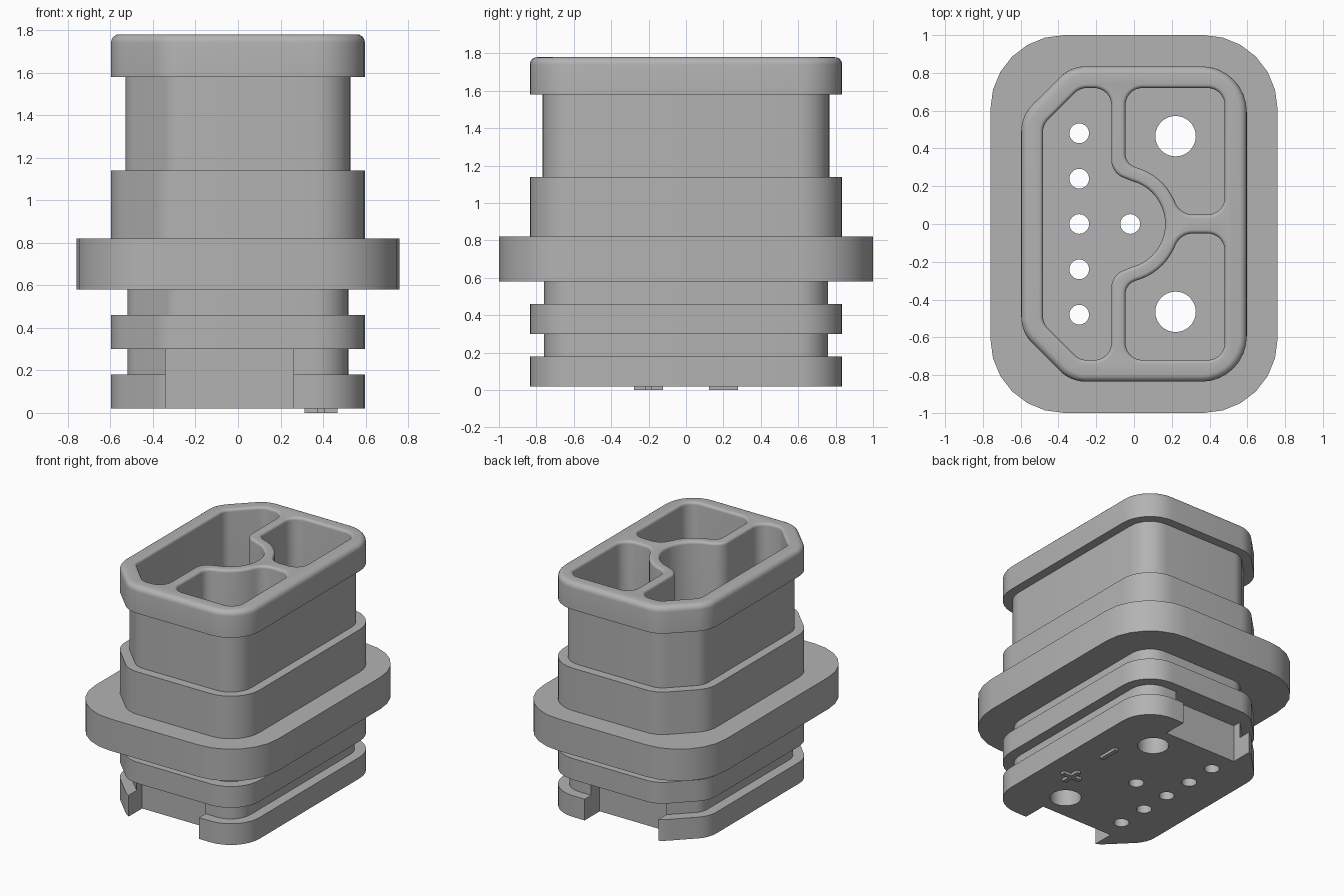
import bpy, bmesh
from math import sin, cos, tan, radians, pi
from mathutils import Vector

cube = bpy.data.objects.get("Cube")
if cube:
    bpy.data.objects.remove(cube, do_unlink=True)

grey = bpy.data.materials.new("plain_grey")
grey.use_nodes = True
grey.diffuse_color = (0.45, 0.45, 0.45, 1)
grey.node_tree.nodes["Principled BSDF"].inputs["Base Color"].default_value = (0.45, 0.45, 0.45, 1)


def rounded(corners, seg=8):
    """Closed outline from (x, y, radius) corners, each filleted."""
    out = []
    for i, (x, y, r) in enumerate(corners):
        p = Vector((x, y))
        if not r:
            out.append(p)
            continue
        a = (Vector(corners[i - 1][:2]) - p).normalized()
        b = (Vector(corners[(i + 1) % len(corners)][:2]) - p).normalized()
        half = a.angle(b) / 2
        centre = p + (a + b).normalized() * (r / sin(half))
        start = p + a * (r / tan(half)) - centre
        end = p + b * (r / tan(half)) - centre
        sweep = start.angle_signed(end)
        for k in range(seg + 1):
            t = -sweep * k / seg
            out.append(centre + Vector((start.x * cos(t) - start.y * sin(t),
                                        start.x * sin(t) + start.y * cos(t))))
    return out


def offset(outline, d):
    """Move a counter-clockwise outline outwards by d."""
    out = []
    for i, p in enumerate(outline):
        a = (p - outline[i - 1]).normalized()
        b = (outline[(i + 1) % len(outline)] - p).normalized()
        n = Vector((a.y + b.y, -a.x - b.x)).normalized()
        out.append(p + n * (d / max(0.5, n.dot(Vector((a.y, -a.x))))))
    return out


def loft(name, outline, levels):
    """Stack the outline through (z, offset) levels and cap both ends."""
    bm = bmesh.new()
    rings = [[bm.verts.new((p.x, p.y, z)) for p in offset(outline, d)] for z, d in levels]
    n = len(outline)
    for low, high in zip(rings, rings[1:]):
        for i in range(n):
            j = (i + 1) % n
            bm.faces.new((low[i], low[j], high[j], high[i]))
    bm.faces.new(rings[0][::-1])
    bm.faces.new(rings[-1])
    bmesh.ops.recalc_face_normals(bm, faces=bm.faces)
    mesh = bpy.data.meshes.new(name)
    bm.to_mesh(mesh)
    bm.free()
    mesh.materials.append(grey)
    obj = bpy.data.objects.new(name, mesh)
    bpy.context.collection.objects.link(obj)
    return obj


def box(x0, x1, y0, y1):
    return [Vector(p) for p in ((x0, y0), (x1, y0), (x1, y1), (x0, y1))]


def carve(obj, cutters):
    """Subtract the cutters, then remove them."""
    for c in cutters:
        mod = obj.modifiers.new("cut", 'BOOLEAN')
        mod.operation, mod.solver, mod.object = 'DIFFERENCE', 'EXACT', c
    bpy.context.view_layer.update()
    graph = bpy.context.evaluated_depsgraph_get()
    mesh = bpy.data.meshes.new_from_object(obj.evaluated_get(graph))
    obj.modifiers.clear()
    obj.data = mesh
    for c in cutters:
        bpy.data.objects.remove(c, do_unlink=True)


def quarter(z, r, sign, steps=5):
    """Levels of a rounded rim ending at height z + r."""
    return [(z + r * sin(t), sign * r * (1 - cos(t)))
            for t in (k * pi / 2 / steps for k in range(steps + 1))]


def arc(radius, start, end, steps):
    """Points of the bulging partition wall."""
    angles = [radians(start + (end - start) * k / steps) for k in range(steps + 1)]
    return [(-0.07 + radius * cos(a), radius * sin(a), 0) for a in angles]


# Outlines: two rounded corners on one side, two chamfered on the other
X, Y = 0.597, 0.835
shell = rounded([(X, -Y, 0.24), (X, Y, 0.24), (-0.335, Y, 0.2), (-X, 0.573, 0.2),
                 (-X, -0.573, 0.2), (-0.335, -Y, 0.2)])
collar = rounded([(0.76, -1, 0.39), (0.76, 1, 0.39), (-0.76, 1, 0.39), (-0.76, -1, 0.39)], 6)

# Housing with its grooves and rounded top rim
low, up = -0.077, -0.067
housing = loft("housing", shell, [
    (0.02, 0), (0.18, 0), (0.18, low), (0.30, low), (0.30, 0), (0.46, 0), (0.46, low),
    (0.58, low), (0.58, 0), (1.14, 0), (1.14, up), (1.58, up), (1.58, 0)] + quarter(1.74, 0.04, -1))

# Cavities: one wide with a bulge, two mirrored smaller ones
R = 0.09
wide = rounded([(-0.482, -0.525, R), (-0.287, -0.72, R), (-0.12, -0.72, R), (-0.12, -0.27, 0.1)]
               + arc(0.235, -75, 75, 20)
               + [(-0.12, 0.27, 0.1), (-0.12, 0.72, R), (-0.287, 0.72, R), (-0.482, 0.525, R)])
small = rounded([(0.48, 0.05, R), (0.48, 0.72, R), (-0.045, 0.72, R), (-0.045, 0.325, 0.07)]
                + arc(0.31, 75, 25, 8) + [(0.248, 0.05, 0.1)])
mirrored = [Vector((p.x, -p.y)) for p in reversed(small)]
cavity_levels = [(0.5, 0)] + quarter(1.76, 0.02, 1) + [(1.85, 0.02)]
cutters = [loft("cavity_cutter", o, cavity_levels) for o in (wide, small, mirrored)]

# Pin holes through the floor
holes = [(-0.29, 0.24 * k, 0.052) for k in range(-2, 3)]
holes += [(-0.02, 0, 0.052), (0.22, 0.465, 0.107), (0.22, -0.465, 0.107)]
for x, y, r in holes:
    ring = [Vector((x + r * cos(a), y + r * sin(a))) for a in (k * pi / 16 for k in range(32))]
    cutters.append(loft("hole_cutter", ring, [(-0.1, 0), (0.7, 0)]))

# Notches at the foot, front and back
for y0, y1 in ((-1, -0.655), (0.655, 1)):
    cutters.append(loft("notch_cutter", box(-0.34, 0.26, y0, y1), [(-0.1, 0), (0.30, 0)]))
carve(housing, cutters)

# Flange ring around the housing
flange = loft("flange", collar, [(0.58, 0), (0.82, 0)])
carve(flange, [loft("flange_cutter", shell, [(0.4, -0.09), (1.0, -0.09)])])

# Raised polarity marks underneath
a, b = 0.078, 0.016
plus = [Vector((0.39 + x, -0.2 + y)) for x, y in (
    (a, -b), (a, b), (b, b), (b, a), (-b, a), (-b, b),
    (-a, b), (-a, -b), (-b, -b), (-b, -a), (b, -a), (b, -b))]
loft("plus_mark", plus, [(0, 0), (0.03, 0)])
loft("minus_mark", box(0.39 - b, 0.39 + b, 0.2 - a, 0.2 + a), [(0, 0), (0.03, 0)])

# Smooth the curved walls, keep edges sharp
for obj in (housing, flange):
    bpy.ops.object.select_all(action='DESELECT')
    obj.select_set(True)
    bpy.context.view_layer.objects.active = obj
    bpy.ops.object.shade_smooth_by_angle(angle=radians(30))
